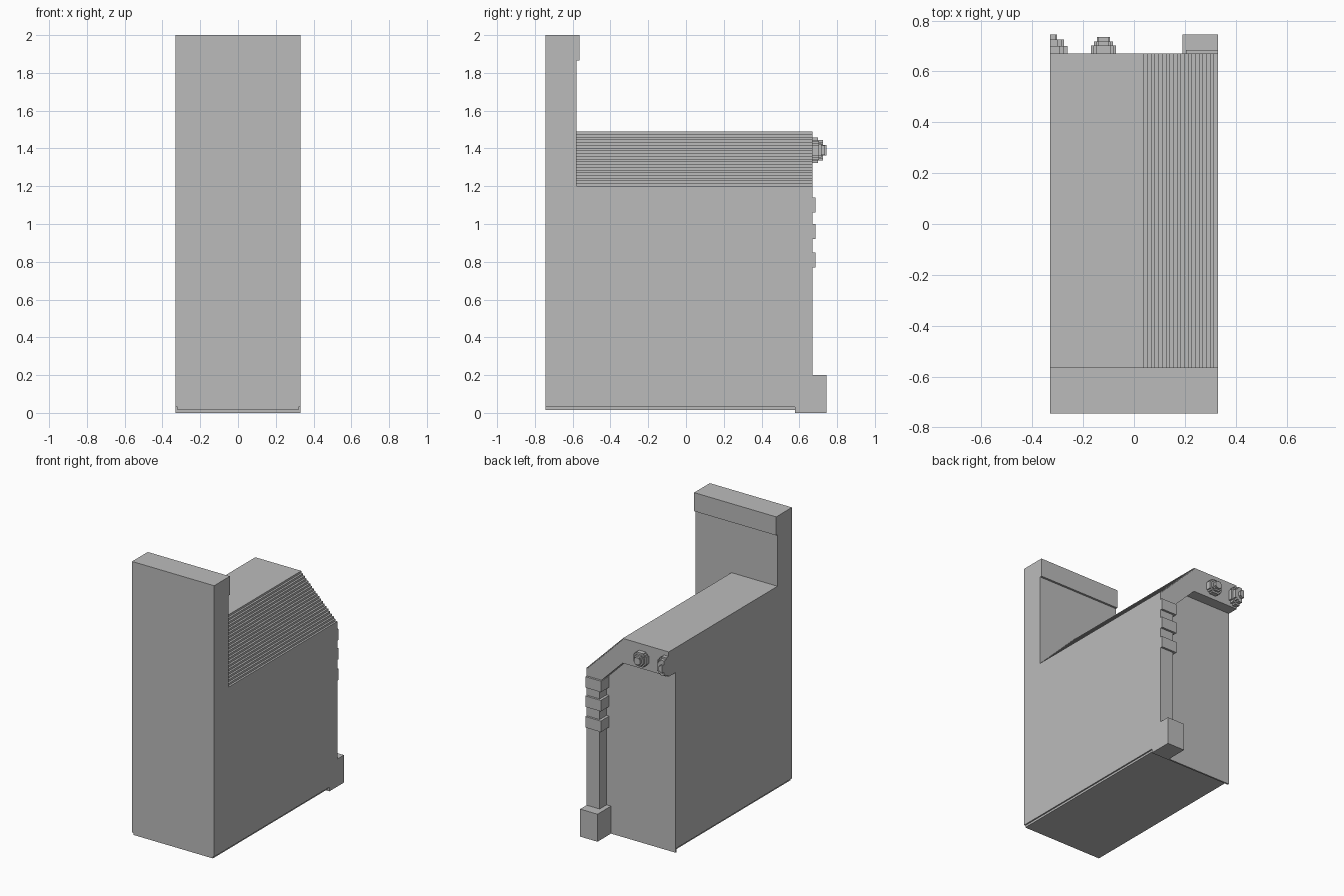
import bpy
import bmesh

cube = bpy.data.objects.get("Cube")
if cube:
    bpy.data.objects.remove(cube, do_unlink=True)

grey = bpy.data.materials.new("plain grey")
grey.use_nodes = True
grey.diffuse_color = (0.5, 0.5, 0.5, 1)
grey.node_tree.nodes["Principled BSDF"].inputs["Base Color"].default_value = (0.5, 0.5, 0.5, 1)

HALF = 0.33      # half width
FRONT = -0.745
WALL = 0.59      # recessed back wall
FACE = 0.67      # overhanging back face
EAVE, RIDGE, SLOPE_X = 1.2, 1.49, 0.04


def prism(name, outline, y0, y1):
    """Extrude an x-z outline along y."""
    bm = bmesh.new()
    face = bm.faces.new([bm.verts.new((x, y0, z)) for x, z in outline])
    new = bmesh.ops.extrude_face_region(bm, geom=[face])["geom"]
    verts = [v for v in new if isinstance(v, bmesh.types.BMVert)]
    bmesh.ops.translate(bm, verts=verts, vec=(0, y1 - y0, 0))
    bmesh.ops.recalc_face_normals(bm, faces=bm.faces)
    mesh = bpy.data.meshes.new(name)
    bm.to_mesh(mesh)
    bm.free()
    mesh.materials.append(grey)
    obj = bpy.data.objects.new(name, mesh)
    bpy.context.collection.objects.link(obj)
    return obj


def box(name, x0, x1, y0, y1, z0, z1):
    return prism(name, [(x0, z0), (x1, z0), (x1, z1), (x0, z1)], y0, y1)


# Stepped roof slope
STEPS = 20
run, rise = (HALF - SLOPE_X) / STEPS, (RIDGE - EAVE) / STEPS
stairs = []
for i in range(STEPS):
    x, z = HALF - i * run, EAVE + i * rise
    stairs += [(x, z), (x - run, z)]
stairs.append((SLOPE_X, RIDGE))

# Main body with its stepped roof
prism("body", [(-HALF, 0.03), (HALF, 0.03)] + stairs + [(-HALF, RIDGE)], -0.58, WALL)

# Tall front wall and the coping along its inner top edge
box("front_wall", -HALF, HALF, FRONT, -0.58, 0.03, 2)
box("front_wall_coping", -HALF, HALF, -0.58, -0.565, 1.865, 2)

# Base plate set in at the sides, and the foot strip of the back wall
box("base_plate", -0.32, 0.32, FRONT, WALL, 0.015, 0.03)
box("back_foot_strip", -HALF, HALF, WALL - 0.012, WALL, 0, 0.03)

# Overhanging back cornice following the roof line
prism("back_cornice",
      [(-HALF, 1.31), (SLOPE_X, 1.31), (0.21, 1.14), (HALF, 1.14)] + stairs + [(-HALF, RIDGE)],
      WALL, FACE)

# Corner pillar with plinth and three bands
box("pillar_shaft", 0.225, HALF, WALL, FACE, 0.2, 1.14)
box("pillar_plinth", 0.19, HALF, WALL, 0.745, 0, 0.2)
for i, z in enumerate((0.77, 0.92, 1.06)):
    box(f"pillar_band_{i + 1}", 0.205, HALF, WALL, 0.685, z, z + 0.08)


def rosette(name, cx, cz, tiers):
    """Stacked stepped crosses, cut off at the side wall."""
    y0 = FACE
    for t, (r, y1) in enumerate(tiers):
        a = r * 0.55
        m = r * 0.8
        q = [(r, -a), (r, a), (m, a), (m, m), (a, m), (a, r)]
        q += [(-x, z) for x, z in reversed(q)]
        q = [(r, -a), (r, a), (m, a), (m, m), (a, m), (a, r),
             (-a, r), (-a, m), (-m, m), (-m, a), (-r, a), (-r, -a),
             (-m, -a), (-m, -m), (-a, -m), (-a, -r), (a, -r), (a, -m), (m, -m), (m, -a)]
        if cx - r < -HALF:
            q = [(0, -r), (a, -r), (a, -m), (m, -m), (m, -a), (r, -a),
                 (r, a), (m, a), (m, m), (a, m), (a, r), (0, r)]
        prism(f"{name}_tier_{t + 1}", [(cx + x, cz + z) for x, z in q], y0, y1)
        y0 = y1


# Rosettes on the cornice
rosette("rosette", -0.12, 1.39, [(0.05, 0.703), (0.037, 0.718), (0.025, 0.735)])
rosette("half_rosette", -HALF, 1.39, [(0.068, 0.7), (0.055, 0.725), (0.028, 0.745)])
